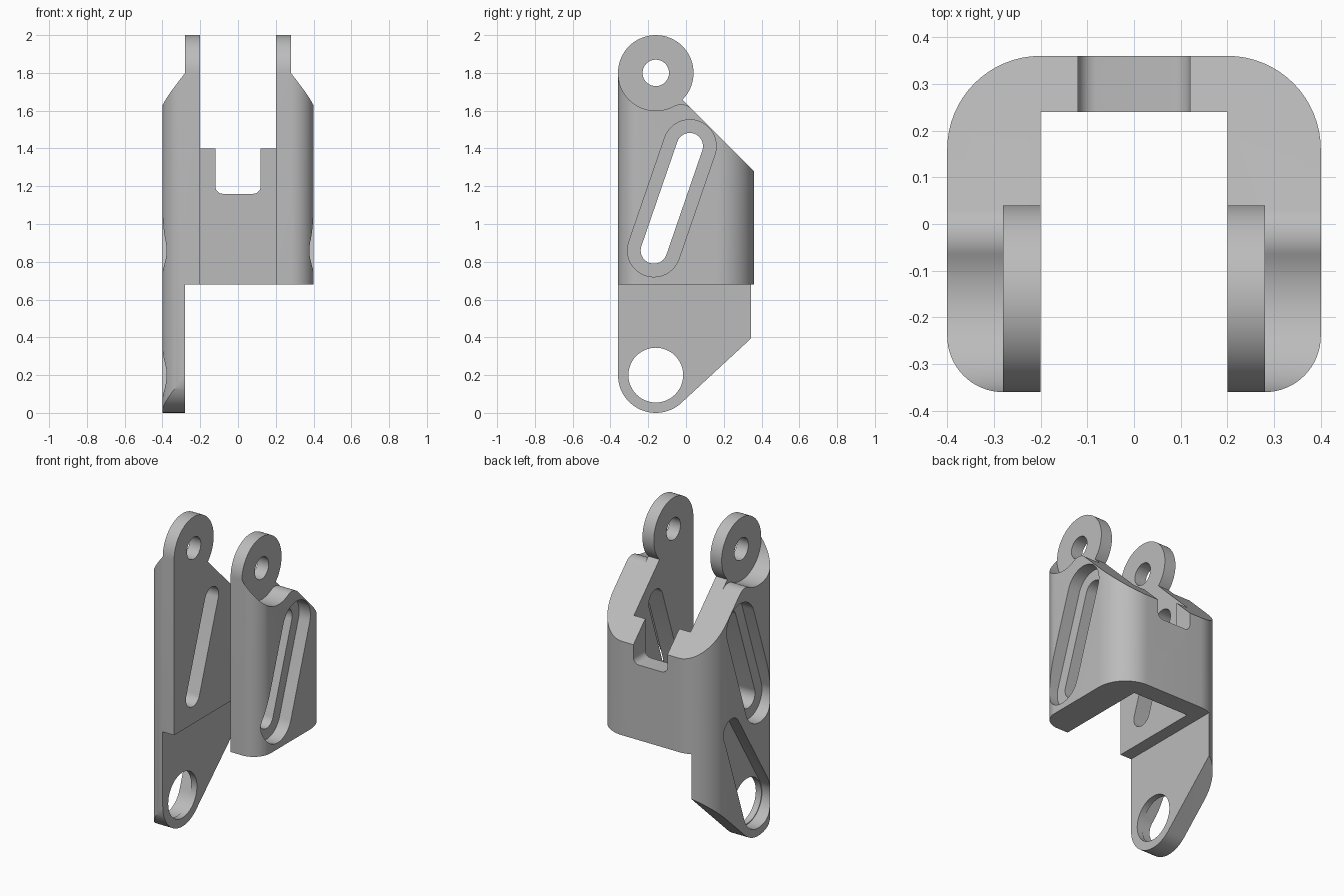
import bpy, bmesh
from math import cos, sin, pi, acos, atan2, hypot, sqrt, radians

cube = bpy.data.objects.get("Cube")
if cube:
    bpy.data.objects.remove(cube, do_unlink=True)

grey = bpy.data.materials.new("plain_grey")
grey.use_nodes = True
grey.diffuse_color = (0.5, 0.5, 0.5, 1)
grey.node_tree.nodes["Principled BSDF"].inputs["Base Color"].default_value = (0.5, 0.5, 0.5, 1)


def arc(c, r, start, end, n=16):
    """Points on a circular arc, angles in radians."""
    steps = [start + (end - start) * i / n for i in range(n + 1)]
    return [(c[0] + r * cos(a), c[1] + r * sin(a)) for a in steps]


def circle(c, r):
    return arc(c, r, 0, 2 * pi, 48)[:-1]


def stadium(c1, r1, c2, r2):
    """Outline wrapped around two circles."""
    dy, dz = c2[0] - c1[0], c2[1] - c1[1]
    lean, half = atan2(dz, dy), acos((r1 - r2) / hypot(dy, dz))
    return (arc(c2, r2, lean - half, lean + half, 20)
            + arc(c1, r1, lean + half, lean - half + 2 * pi, 20))


def prism(name, outline, axis, lo, hi):
    """Extrude a closed outline along an axis."""
    place = {"x": lambda p, t: (t, p[0], p[1]),
             "y": lambda p, t: (p[0], t, p[1]),
             "z": lambda p, t: (p[0], p[1], t)}[axis]
    bm = bmesh.new()
    face = bm.faces.new([bm.verts.new(place(p, lo)) for p in outline])
    out = bmesh.ops.extrude_face_region(bm, geom=[face])
    shift = place((0, 0), hi - lo)
    bmesh.ops.translate(bm, vec=shift, verts=[v for v in out["geom"] if isinstance(v, bmesh.types.BMVert)])
    bmesh.ops.remove_doubles(bm, verts=bm.verts, dist=1e-5)
    bmesh.ops.recalc_face_normals(bm, faces=bm.faces)
    mesh = bpy.data.meshes.new(name)
    bm.to_mesh(mesh)
    bm.free()
    mesh.materials.append(grey)
    obj = bpy.data.objects.new(name, mesh)
    bpy.context.collection.objects.link(obj)
    return obj


def carve(target, tool, operation="DIFFERENCE"):
    mod = target.modifiers.new(tool.name, "BOOLEAN")
    mod.operation, mod.object, mod.solver = operation, tool, "EXACT"
    bpy.ops.object.select_all(action="DESELECT")
    bpy.context.view_layer.objects.active = target
    target.select_set(True)
    bpy.ops.object.modifier_apply(modifier=mod.name)
    bpy.data.objects.remove(tool, do_unlink=True)


ear, foot = (-0.16, 1.8), (-0.16, 0.2)
R = 0.2

# U-shaped plan, rounded at all four outer corners
half = ([(0.2, 0.24), (0.2, -0.36)] + arc((0.28, -0.24), 0.12, -pi / 2, 0)
        + arc((0.2, 0.16), R, 0, pi / 2))
plan = half + [(-x, y) for x, y in reversed(half)]
bracket = prism("bracket", plan, "z", -0.1, 2.1)

# Side silhouette: ear, sloped top, straight back, rounded foot
tilt = atan2(0.19, 0.5) - acos(R / hypot(0.5, 0.19))
tangent = (foot[0] + R * cos(tilt), foot[1] + R * sin(tilt))
slope = (0.39 - tangent[1]) / (0.34 - tangent[0])
silhouette = (arc(ear, R, -pi / 4, pi, 40) + [(-0.45, 1.8), (-0.45, 0.2)]
              + arc(foot, R, pi, 2 * pi + tilt, 30)
              + [(0.45, 0.39 + 0.11 * slope), (0.45, 1.19)])
carve(bracket, prism("silhouette_tool", silhouette, "x", -0.6, 0.6), "INTERSECT")

# Only the right side reaches down to the foot
carve(bracket, prism("underside_tool", [(-0.28, -0.2), (0.6, -0.2), (0.6, 0.68), (-0.28, 0.68)],
                     "y", -0.6, 0.6))

# Shoulders outside each ear, blended into the slope by a small round
blend = 0.08
along, k = sqrt(R * R + 2 * R * blend), sqrt(0.5)
centre = (ear[0] + k * (along - blend), ear[1] - k * (along + blend))
meet = atan2(centre[1] - ear[1], centre[0] - ear[0])
shoulder = (arc(ear, R, pi, 2 * pi + meet, 28)
            + arc(centre, blend, meet + pi, pi / 4, 14)[1:]
            + [(0.2, 1.8), (0.2, 2.2), (-0.45, 2.2), (-0.45, 1.8)])
for lo, hi in ((0.28, 0.6), (-0.6, -0.28)):
    carve(bracket, prism("shoulder_tool", shoulder, "x", lo, hi))

# Ear holes and foot hole
carve(bracket, prism("ear_hole_tool", circle(ear, 0.07), "x", -0.6, 0.6))
carve(bracket, prism("foot_hole_tool", circle(foot, 0.145), "x", -0.6, 0))

# Leaning slots with a wider recess on the outside
low, high = (-0.17, 0.86), (0.02, 1.412)
carve(bracket, prism("slot_tool", stadium(low, 0.07, high, 0.07), "x", -0.6, 0.6))
for lo, hi in ((0.32, 0.6), (-0.6, -0.32)):
    carve(bracket, prism("slot_recess_tool", stadium(low, 0.14, high, 0.14), "x", lo, hi))

# Tapered recess above the foot hole, outside only
carve(bracket, prism("foot_recess_tool", stadium(foot, 0.15, (0.11, 0.77), 0.08), "x", -0.6, -0.32))

# Rounded notch in the back wall
notch = ([(0.12, 1.6), (-0.12, 1.6)] + arc((-0.08, 1.2), 0.04, pi, 1.5 * pi, 8)
         + arc((0.08, 1.2), 0.04, 1.5 * pi, 2 * pi, 8))
carve(bracket, prism("notch_tool", notch, "y", 0.1, 0.6))

bpy.ops.object.shade_smooth_by_angle(angle=radians(30))
